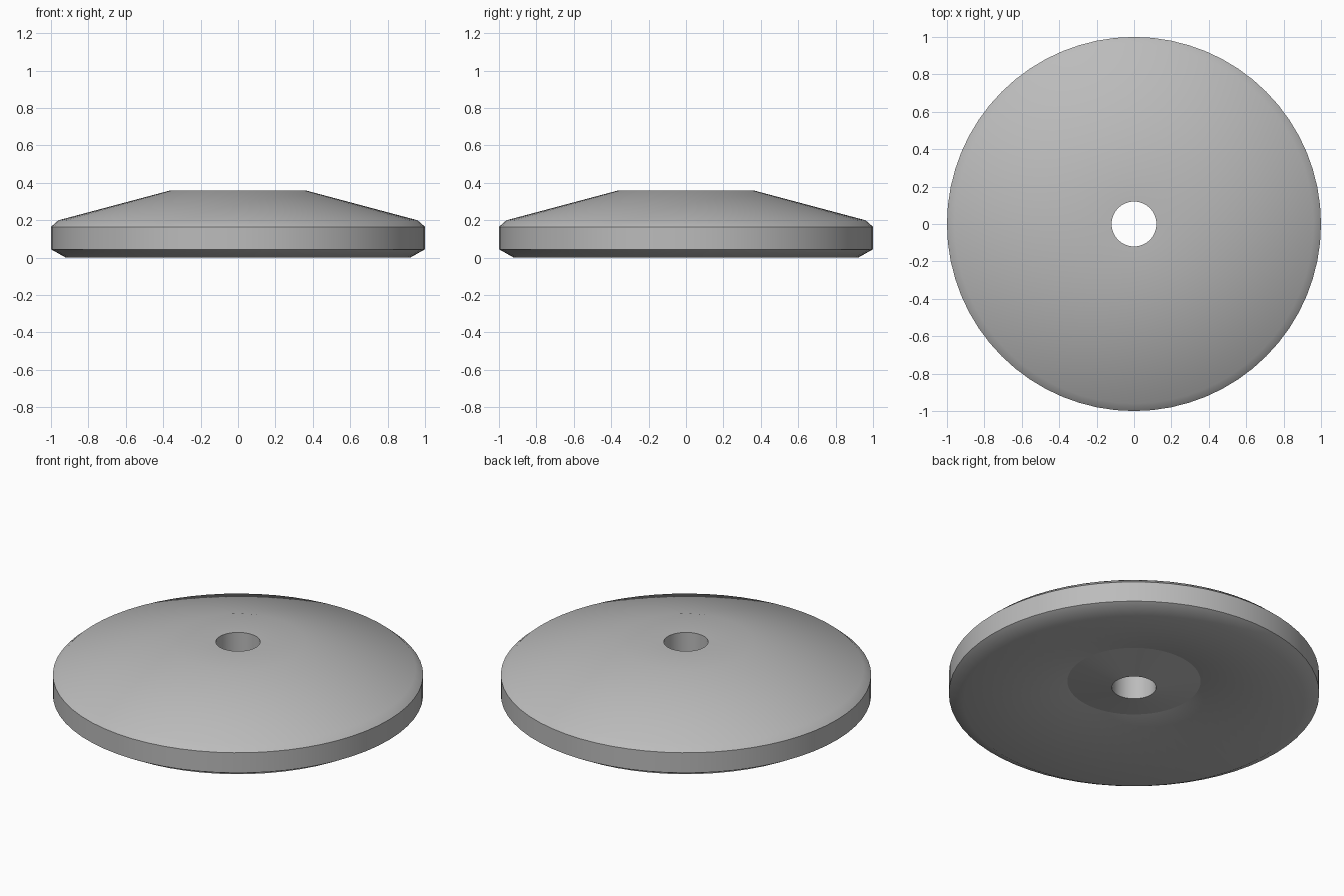
import bpy, bmesh, math

if "Cube" in bpy.data.objects:
    bpy.data.objects.remove(bpy.data.objects["Cube"], do_unlink=True)

SEGMENTS = 64

# Closed cross-section: radius, height, crisp edge
profile = [
    (0.12, 0.36, True),     # bore, top
    (0.36, 0.36, False),    # flat crown
    (0.96, 0.20, False),    # sloping top
    (1.00, 0.165, True),    # upper rim
    (1.00, 0.045, True),    # lower rim
    (0.92, 0.00, False),    # lower bevel
    (0.36, 0.123, True),    # hollow underside meets the hub
    (0.12, 0.083, True),    # bore, bottom
]

# Grey metal
grey = bpy.data.materials.new("grey_metal")
grey.use_nodes = True
colour = (0.5, 0.5, 0.5, 1)
grey.diffuse_color = colour
grey.node_tree.nodes["Principled BSDF"].inputs["Base Color"].default_value = colour

# Turn the cross-section around the z axis
bm = bmesh.new()
rings = []
for radius, height, crisp in profile:
    ring = []
    for i in range(SEGMENTS):
        a = 2 * math.pi * i / SEGMENTS
        ring.append(bm.verts.new((radius * math.cos(a), radius * math.sin(a), height)))
    rings.append(ring)

for k, ring in enumerate(rings):
    below = rings[(k + 1) % len(rings)]
    for i in range(SEGMENTS):
        j = (i + 1) % SEGMENTS
        face = bm.faces.new((ring[i], below[i], below[j], ring[j]))
        face.smooth = True

# Crisp rims, soft elsewhere
for ring, (radius, height, crisp) in zip(rings, profile):
    if crisp:
        for i in range(SEGMENTS):
            bm.edges.get((ring[i], ring[(i + 1) % SEGMENTS])).smooth = False

bmesh.ops.recalc_face_normals(bm, faces=bm.faces)
mesh = bpy.data.meshes.new("disc")
bm.to_mesh(mesh)
bm.free()
mesh.materials.append(grey)
disc = bpy.data.objects.new("disc", mesh)
bpy.context.collection.objects.link(disc)
